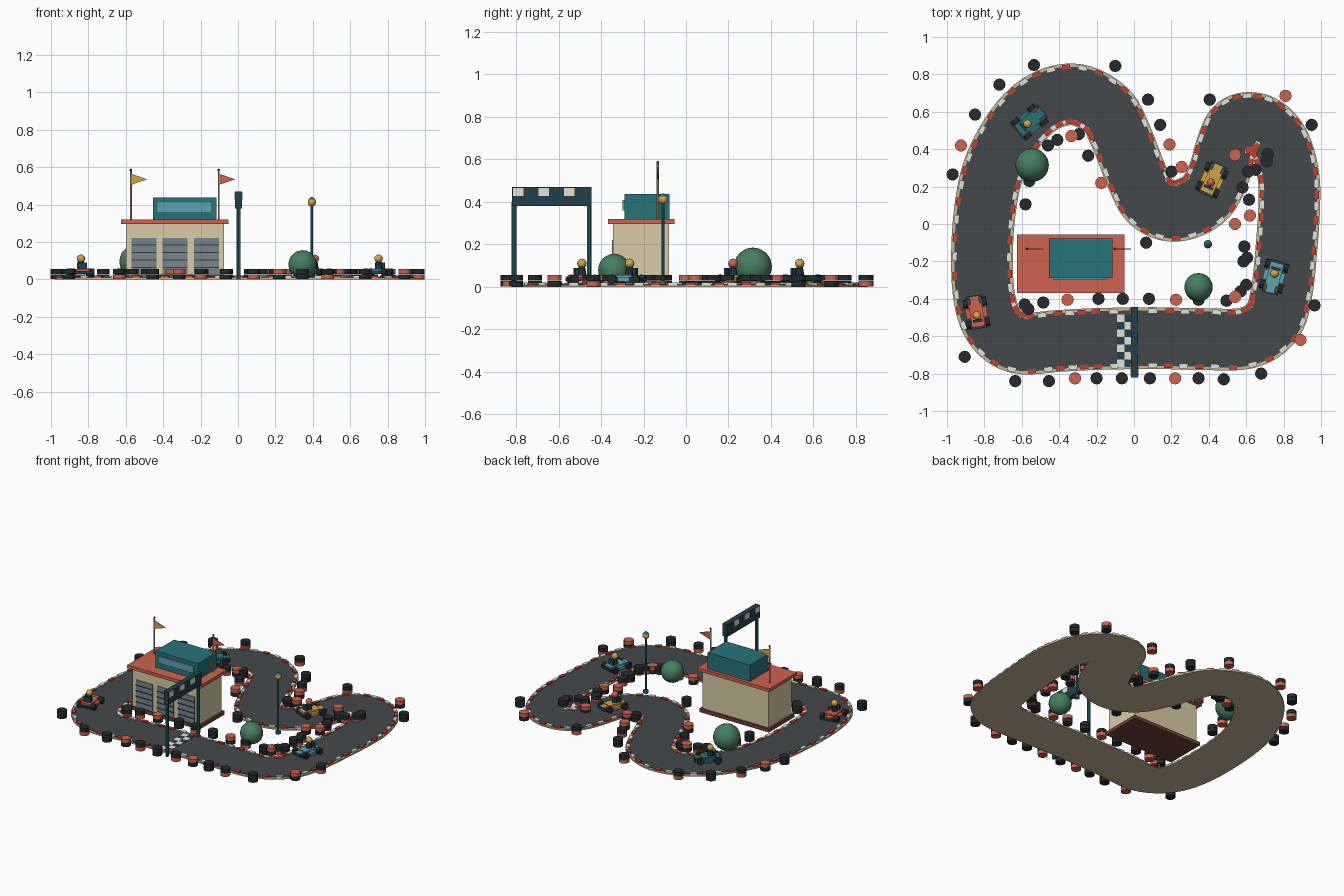
import bpy, bmesh, math
from mathutils import Matrix, Vector

if "Cube" in bpy.data.objects:
    bpy.data.objects.remove(bpy.data.objects["Cube"])

T = Matrix.Translation
parts = {}

def lin(h):
    c = [int(h[i:i + 2], 16) / 255 for i in (0, 2, 4)]
    return [x / 12.92 if x < 0.04 else ((x + 0.055) / 1.055) ** 2.4 for x in c] + [1]

RED, TEAL, NAVY, BEIGE, WALL = 'CF6350', '27747A', '233F4C', 'C9B796', 'D9CBA5'
GOLD, DARK, GREEN, GREY, SKY = 'D4A548', '25292C', '467F60', '7B858C', '5FA3B0'
WHITE, KERB, ROAD, BROWN = 'E4E4DC', 'C5402F', '45494C', '6E4238'

# Each named part gathers its geometry in one bmesh
def part(name, col):
    if name not in parts:
        parts[name] = (bmesh.new(), col)
    return parts[name][0]

def box(name, col, lo, hi, M=Matrix()):
    lo, hi = Vector(lo), Vector(hi)
    bmesh.ops.create_cube(part(name, col), size=1,
                          matrix=M @ T((lo + hi) / 2) @ Matrix.Diagonal((*(hi - lo), 1)))

def cyl(name, col, base, r, h, n=12, M=Matrix(), r2=None):
    bmesh.ops.create_cone(part(name, col), cap_ends=True, segments=n, radius1=r,
                          radius2=r if r2 is None else r2, depth=h,
                          matrix=M @ T(base) @ T((0, 0, h / 2)))

def ball(name, col, loc, r, sub=2, M=Matrix()):
    bmesh.ops.create_icosphere(part(name, col), subdivisions=sub, radius=r, matrix=M @ T(loc))

# Track centreline, closed Catmull-Rom through a few points
ctrl = [Vector(p) for p in [
    (-.2, -.615), (.1, -.61), (.35, -.615), (.6, -.61), (.74, -.52), (.79, -.36), (.815, -.13),
    (.83, .1), (.825, .26), (.78, .42), (.70, .515), (.61, .54), (.54, .51), (.495, .41),
    (.45, .26), (.37, .13), (.22, .07), (.09, .12), (.015, .255), (-.075, .48), (-.15, .61),
    (-.3, .69), (-.46, .665), (-.6, .555), (-.72, .365), (-.78, .18), (-.81, -.08),
    (-.805, -.36), (-.75, -.54), (-.62, -.635), (-.4, -.625)]]
N = len(ctrl)
line = []
for i in range(N):
    a, b, c, d = (ctrl[(i + k) % N] for k in (-1, 0, 1, 2))
    for s in range(6):
        t = s / 6
        p = (2 * b + (c - a) * t + (2 * a - 5 * b + 4 * c - d) * t * t
             + (3 * b - a - 3 * c + d) * t ** 3) / 2
        tan = (c - a) + 2 * (2 * a - 5 * b + 4 * c - d) * t + 3 * (3 * b - a - 3 * c + d) * t * t
        line.append((p, tan.normalized()))

def ribbon(name, col, w, z0, z1):
    bm = part(name, col)
    rings = []
    for p, t in line:
        n = Vector((-t.y, t.x)) * w
        rings.append([bm.verts.new((*q, z)) for q, z in
                      ((p + n, z0), (p + n, z1), (p - n, z1), (p - n, z0))])
    for i, r in enumerate(rings):
        s = rings[(i + 1) % len(rings)]
        for k in range(4):
            bm.faces.new((r[k], s[k], s[(k + 1) % 4], r[(k + 1) % 4]))

ribbon('track_base', BEIGE, .165, 0, .010)
ribbon('asphalt', ROAD, .148, .006, .014)

# Kerb blocks on both edges
for j, (p, t) in enumerate(line[::2]):
    for s in (-1, 1):
        q = p + Vector((-t.y, t.x)) * .147 * s
        M = T((*q, 0)) @ Matrix.Rotation(math.atan2(t.y, t.x), 4, 'Z')
        nm, col = (('kerb_red', KERB), ('kerb_white', WHITE))[j % 2]
        box(nm, col, (-.022, -.012, .006), (.022, .012, .02), M)

# Chequered start line
for i in range(2):
    for j in range(7):
        nm, col = (('start_white', WHITE), ('start_dark', NAVY))[(i + j) % 2]
        x, y = -.09 + .04 * i, -.765 + .04 * j
        box(nm, col, (x, y, .012), (x + .04, y + .04, .017))

# Tyre stacks: dark-topped and red-topped
dark_stacks = [
    (-.535, .85), (-.72, .745), (-.85, .585), (-.97, .265), (-.1, .845), (.075, .665), (.14, .53),
    (.2, .28), (.405, .665), (.95, .53), (.965, -.435), (.68, -.80), (.48, -.83), (.345, -.825),
    (.085, -.825), (-.065, -.825), (-.2, -.825), (-.455, -.84), (-.635, -.84), (-.905, -.71),
    (-.565, -.455), (-.585, -.43), (-.485, -.42), (-.19, -.40), (-.06, -.40), (.08, -.40),
    (.345, -.405), (.495, -.41), (.57, -.36), (.6, -.325), (.605, -.18), (.585, -.2), (.59, -.12),
    (.615, .13), (.58, .195), (.61, .28), (.65, .29), (.715, .375), (.71, .335), (.065, -.1),
    (-.245, .365), (-.295, .48), (-.41, .45), (-.46, .42), (-.56, .23), (-.58, .105)]
red_stacks = [
    (-.925, .42), (.19, .425), (.255, .305), (.81, .685), (.89, -.62), (.22, -.825), (-.315, -.825),
    (-.355, -.405), (.225, -.405), (.54, -.39), (.54, 0), (.62, .045), (.54, .37), (-.175, .22),
    (-.335, .47)]
for pts, top_red in ((dark_stacks, False), (red_stacks, True)):
    for i, (x, y) in enumerate(pts):
        for level in (0, 1):
            red = top_red if level else (not top_red and i % 2 == 0)
            nm, col = ('tyre_red', RED) if red else ('tyre_dark', DARK)
            cyl(nm, col, (x, y, .001 + .028 * level), .033, .026)

# Pit building
box('building_plinth', BROWN, (-.615, -.355, 0), (-.06, -.065, .025))
box('building_walls', WALL, (-.60, -.343, .02), (-.075, -.08, .30))
box('building_roof', RED, (-.625, -.368, .297), (-.05, -.055, .32))
box('control_room', TEAL, (-.455, -.29, .32), (-.115, -.078, .437))
box('control_window', SKY, (-.43, -.298, .36), (-.145, -.288, .41))
for x in (-.57, -.403, -.235):
    box('garage_door', GREY, (x, -.348, .03), (x + .133, -.34, .22))
    for k in range(4):
        z = .06 + .04 * k
        box('door_slat', NAVY, (x, -.351, z), (x + .133, -.345, z + .006))

# Roof flags
for x, nm, col in ((-.573, 'flag_gold', GOLD), (-.103, 'flag_red', RED)):
    cyl('flag_pole', BEIGE, (x, -.133, .32), .005, .262, 8)
    ball('flag_finial', BROWN, (x, -.133, .585), .008, 1)
    bm = part(nm, col)
    tri = [(x, .565), (x, .505), (x + .088, .535)]
    f, b = ([bm.verts.new((u, y, v)) for u, v in tri] for y in (-.136, -.130))
    bm.faces.new(f)
    bm.faces.new(b[::-1])
    for k in range(3):
        bm.faces.new((f[k], b[k], b[(k + 1) % 3], f[(k + 1) % 3]))

# Start gantry
for y in (-.81, -.456):
    cyl('gantry_post', TEAL, (.003, y, 0), .011, .40, 10)
box('gantry_beam', NAVY, (-.015, -.82, .38), (.021, -.445, .47))
for y in (-.815, -.695, -.575):
    box('gantry_panel', WHITE, (-.018, y, .428), (.024, y + .05, .466))

# Lamp post
cyl('lamp_post', TEAL, (.395, -.108, 0), .007, .40, 8)
cyl('lamp_base', TEAL, (.395, -.108, 0), .018, .02, 8)
ball('lamp_globe', GOLD, (.395, -.108, .412), .023)
cyl('lamp_cap', TEAL, (.395, -.108, .426), .022, .014, 10, r2=.006)

# Round bushes
ball('bush_large', GREEN, (-.545, .315, .095), .09, 3)
ball('bush_small', GREEN, (.345, -.338, .08), .076, 3)

# Karts, heading along local +x
def kart(name, col, helmet, x, y, deg):
    M = T((x, y, .014)) @ Matrix.Rotation(math.radians(deg), 4, 'Z')
    box(name + '_body', col, (-.075, -.036, .015), (.05, .036, .042), M)
    box(name + '_nose', col, (.045, -.024, .015), (.088, .024, .034), M)
    for s in (-1, 1):
        box(name + '_side_pod', col, (-.028, s * .045 - .012, .012), (.028, s * .045 + .012, .032), M)
        for wx in (-.058, .056):
            W = M @ T((wx, s * .052, .022)) @ Matrix.Rotation(math.pi / 2, 4, 'X')
            cyl('kart_wheel', DARK, (0, 0, -.012), .022, .024, 12, W)
    for a in (-.086, .082):
        box('kart_bumper', NAVY, (a, -.045, .014), (a + .011, .045, .03), M)
    box('kart_seat', NAVY, (-.05, -.026, .04), (-.036, .026, .075), M)
    cyl('driver_torso', NAVY, (-.015, 0, .04), .022, .04, 10, M, .015)
    ball('driver_' + helmet[0], helmet[1], (-.015, 0, .096), .023, 2, M)

gold, red = ('helmet_gold', GOLD), ('helmet_red', RED)
kart('kart_red', RED, gold, -.842, -.475, 99)
kart('kart_teal', TEAL, gold, -.558, .545, 40)
kart('kart_gold', GOLD, red, .417, .235, 65)
kart('kart_blue', SKY, gold, .748, -.28, -105)

# Turn the gathered parts into objects
mats = {}
for name, (bm, col) in parts.items():
    bmesh.ops.recalc_face_normals(bm, faces=bm.faces)
    smooth = any(k in name for k in ('bush', 'helmet', 'globe'))
    for f in bm.faces:
        f.smooth = smooth
    me = bpy.data.meshes.new(name)
    bm.to_mesh(me)
    bm.free()
    if col not in mats:
        mats[col] = bpy.data.materials.new('paint_' + col)
        mats[col].diffuse_color = lin(col)
    me.materials.append(mats[col])
    bpy.context.collection.objects.link(bpy.data.objects.new(name, me))

for m in bpy.data.materials:
    if m.users and not m.is_grease_pencil:
        m.use_nodes = True
        m.node_tree.nodes["Principled BSDF"].inputs["Base Color"].default_value = m.diffuse_color
